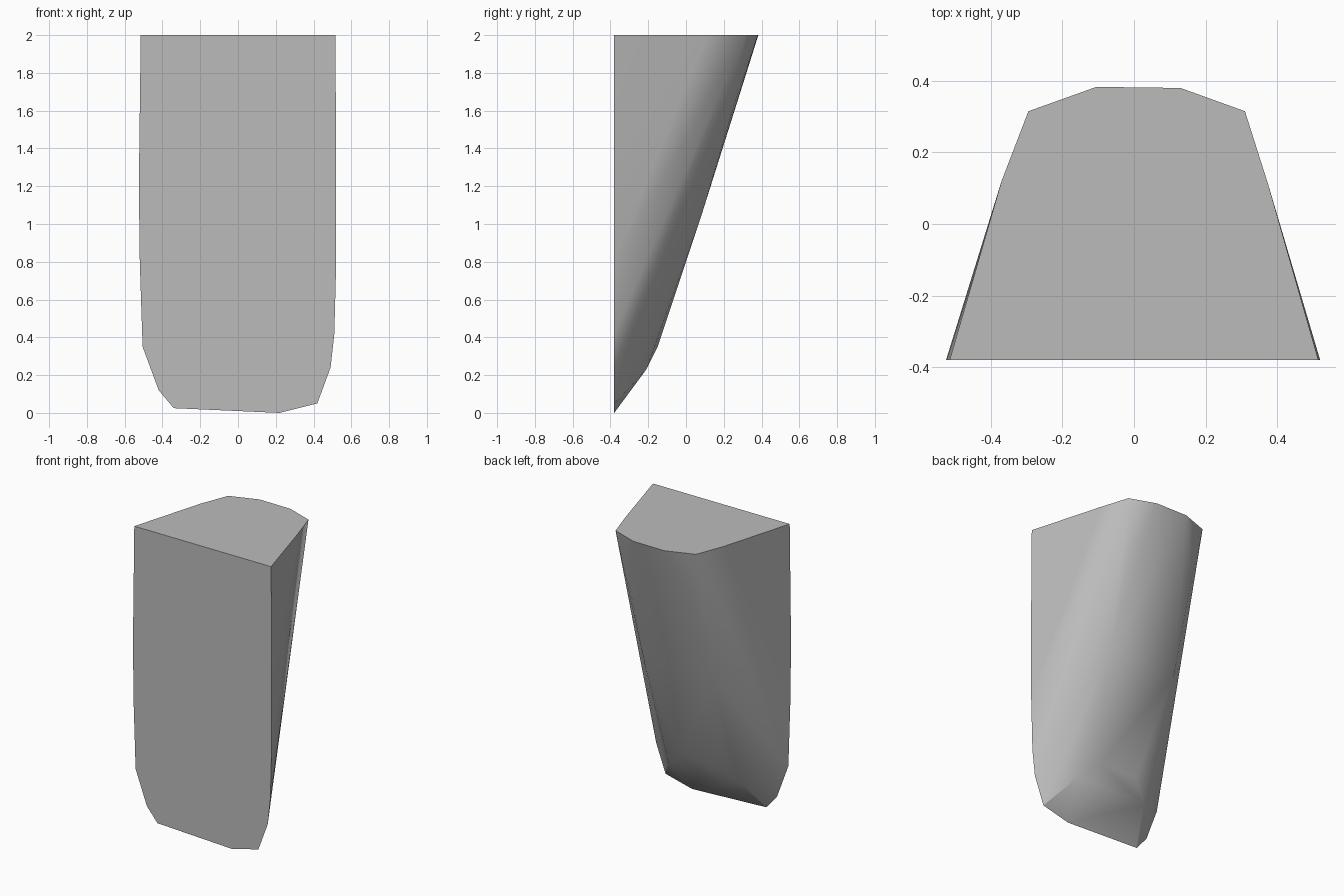
import bpy
import bmesh
import math

# Remove the default object
default_object = bpy.data.objects.get("Cube")
if default_object:
    bpy.data.objects.remove(default_object, do_unlink=True)

TOP = 2.0
FRONT = -0.38


def make_material(name, grey):
    """Create one flat grey material."""
    material = bpy.data.materials.new(name)
    material.use_nodes = True
    colour = (grey, grey, grey, 1.0)
    material.diffuse_color = colour
    material.node_tree.nodes["Principled BSDF"].inputs["Base Color"].default_value = colour
    return material


def make_hull(name, points, material):
    """Wrap a convex shell around the points and merge its flat regions."""
    mesh = bpy.data.meshes.new(name)
    shell = bmesh.new()
    for point in points:
        shell.verts.new(point)
    bmesh.ops.convex_hull(shell, input=shell.verts[:])
    loose = [vert for vert in shell.verts if not vert.link_faces]
    bmesh.ops.delete(shell, geom=loose, context="VERTS")
    bmesh.ops.dissolve_limit(shell, angle_limit=math.radians(0.5),
                             verts=shell.verts[:], edges=shell.edges[:])
    bmesh.ops.recalc_face_normals(shell, faces=shell.faces[:])
    shell.to_mesh(mesh)
    shell.free()
    mesh.materials.append(material)
    hull = bpy.data.objects.new(name, mesh)
    bpy.context.collection.objects.link(hull)
    return hull


# Flat front outline (x, z), down the right and up the left
front_outline = [
    (0.515, TOP), (0.52, 0.8), (0.51, 0.42), (0.49, 0.24), (0.42, 0.05),
    (0.22, 0), (-0.34, 0.025), (-0.42, 0.12), (-0.505, 0.35),
    (-0.52, 0.8), (-0.525, 1.2), (-0.515, TOP), (0.52, 1.4),
]

# Flat top outline (x, y) behind the front edge
top_outline = [
    (0.375, 0.11), (0.31, 0.315), (0.13, 0.38),
    (-0.105, 0.383), (-0.295, 0.315), (-0.37, 0.12),
]

# Sloping back: (left x, right x, y, z) for each pair of corners
back_rows = [
    (-0.25, 0.25, 0.26, 1.65),
    (-0.26, 0.26, 0.08, 1.04),
    (-0.14, 0.15, -0.15, 0.35),
    (-0.26, 0.28, -0.21, 0.23),
]

points = [(x, FRONT, z) for x, z in front_outline]
points += [(x, y, TOP) for x, y in top_outline]
for left, right, y, z in back_rows:
    points += [(left, y, z), (right, y, z)]

# Single tapered block with soft sides and crisp outer edges
block = make_hull("tapered_block", points, make_material("mid grey", 0.5))
bpy.ops.object.select_all(action="DESELECT")
block.select_set(True)
bpy.context.view_layer.objects.active = block
bpy.ops.object.shade_smooth_by_angle(angle=math.radians(30))
